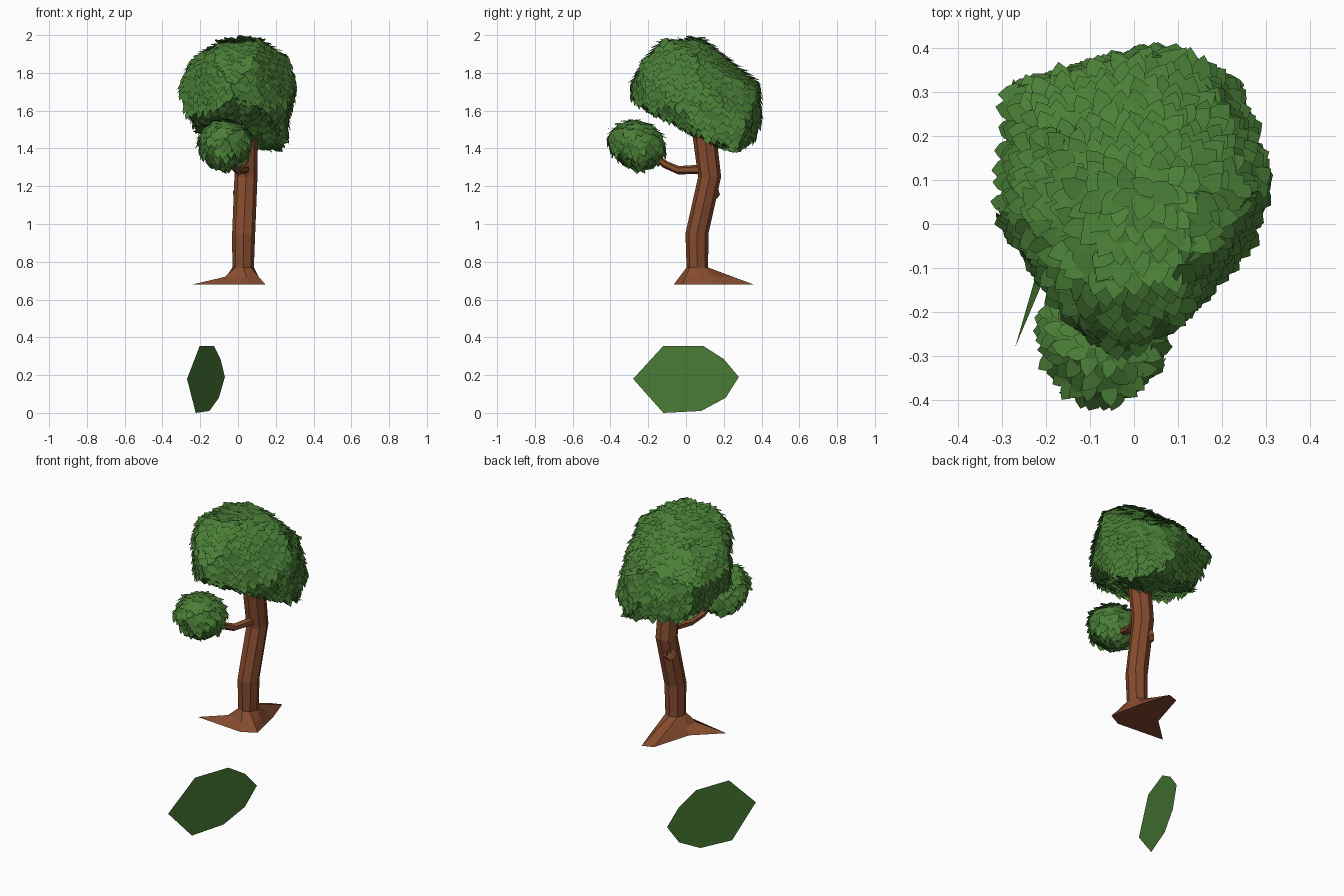
import bpy, bmesh, math, random
from mathutils import Vector

if "Cube" in bpy.data.objects:
    bpy.data.objects.remove(bpy.data.objects["Cube"])

random.seed(4)


def material(name, rgb):
    m = bpy.data.materials.new(name)
    m.diffuse_color = (*rgb, 1)
    m.use_nodes = True
    m.node_tree.nodes["Principled BSDF"].inputs["Base Color"].default_value = m.diffuse_color
    return m


LEAF = material("leaf green", (0.068, 0.21, 0.038))
BARK = material("bark brown", (0.24, 0.072, 0.028))


def finish(name, bm, mat):
    me = bpy.data.meshes.new(name)
    bm.to_mesh(me)
    bm.free()
    me.materials.append(mat)
    ob = bpy.data.objects.new(name, me)
    bpy.context.collection.objects.link(ob)
    return ob


def loft(name, rings, mat):
    """Skin a list of equal-length rings of points and cap both ends."""
    bm = bmesh.new()
    vs = [[bm.verts.new(p) for p in ring] for ring in rings]
    n = len(vs[0])
    for a, b in zip(vs, vs[1:]):
        for i in range(n):
            j = (i + 1) % n
            bm.faces.new((a[i], a[j], b[j], b[i]))
    bm.faces.new(vs[0][::-1])
    bm.faces.new(vs[-1])
    bmesh.ops.recalc_face_normals(bm, faces=bm.faces)
    return finish(name, bm, mat)


def tube(name, path, sides, mat):
    """Low-poly tube along points (x, y, z, radius)."""
    pts = [Vector(p[:3]) for p in path]
    rings = []
    for i, p in enumerate(pts):
        d = (pts[min(i + 1, len(pts) - 1)] - pts[max(i - 1, 0)]).normalized()
        u = d.cross(Vector((1, 0, 0.01))).normalized()
        v = d.cross(u)
        rings.append([p + path[i][3] * (u * math.cos(t) + v * math.sin(t))
                      for t in (2 * math.pi * k / sides for k in range(sides))])
    return loft(name, rings, mat)


# Trunk: octagonal rings above a base ring that spreads into three roots
base = [(0.125, 0.07), (0.10, 0.19), (0.045, 0.358), (-0.02, 0.335),
        (-0.09, 0.10), (-0.24, -0.04), (0.06, -0.065), (0.145, -0.02)]
rings = [[(x, y, 0.68) for x, y in base]]
for cx, cy, z, r in [(0.027, 0.06, 0.77, 0.057), (0.03, 0.058, 0.95, 0.061),
                     (0.042, 0.125, 1.25, 0.061), (0.04, 0.10, 1.45, 0.063),
                     (0.04, 0.06, 1.62, 0.055)]:
    rings.append([(cx + r * math.cos(k * math.pi / 4), cy + r * math.sin(k * math.pi / 4), z)
                  for k in range(8)])
mid = [Vector(a).lerp(Vector(b), 0.75 if i == 5 else 0.45)
       for i, (a, b) in enumerate(zip(rings[0], rings[1]))]
rings.insert(1, [(p.x, p.y, 0.72) for p in mid])
loft("trunk", rings, BARK)

# Side branch and bark knot
tube("side_branch", [(0.05, 0.11, 1.29, 0.026), (0.0, -0.04, 1.285, 0.022),
                     (-0.03, -0.11, 1.315, 0.02), (-0.07, -0.24, 1.42, 0.014)], 6, BARK)
tube("bark_knot", [(0.02, 0.13, 1.16, 0.042), (-0.008, 0.152, 1.165, 0.034),
                   (-0.006, 0.148, 1.165, 0.016)], 6, BARK)


# Foliage: a faceted core shingled with small pointed leaves
def add_leaf(bm, p, n, size):
    n = n.normalized()
    down = Vector((0, 0, -1)) + 0.3 * Vector((random.uniform(-1, 1), random.uniform(-1, 1), 0))
    if abs(n.z) > 0.93:
        down += Vector((p.x, p.y - 0.15, 0)) * 4
    d = (down - n * down.dot(n)).normalized()
    s = n.cross(d)
    d = (d + n * random.uniform(0.1, 0.6)).normalized()
    o = p + n * 0.003 - d * size * 0.4
    shape = [(0, -0.2), (0.45, -0.36), (0.75, -0.26), (1.05, 0), (0.75, 0.26), (0.45, 0.36), (0, 0.2)]
    f = bm.faces.new([bm.verts.new(o + d * a * size + s * b * size) for a, b in shape])
    f.normal_update()
    if f.normal.dot(n) < 0:
        f.normal_flip()


def shingle(name, core, spacing, size):
    bmesh.ops.triangulate(core, faces=core.faces)
    bmesh.ops.recalc_face_normals(core, faces=core.faces)
    leaves = bmesh.new()
    placed = []
    for f in list(core.faces):
        a, b, c = (v.co for v in f.verts)
        for _ in range(int(f.calc_area() / spacing ** 2 * 6) + 1):
            u, v = random.random(), random.random()
            if u + v > 1:
                u, v = 1 - u, 1 - v
            p = a + (b - a) * u + (c - a) * v
            if all((p - q).length > spacing for q in placed):
                placed.append(p)
                add_leaf(leaves, p, f.normal.copy(), size * random.uniform(0.85, 1.15))
    finish(name + "_core", core, LEAF)
    finish(name + "_leaves", leaves, LEAF)


# Large crown core: hull of its main corner points
corners = [
    (-0.10, -0.15, 1.95), (0.11, -0.11, 1.965), (0.03, 0.08, 1.985), (-0.10, 0.05, 1.96),
    (0.14, 0.07, 1.965), (-0.13, -0.23, 1.84), (0.09, -0.23, 1.85), (-0.04, -0.285, 1.74),
    (-0.04, -0.28, 1.66), (-0.13, -0.2, 1.61), (0.11, -0.2, 1.61), (-0.305, 0.02, 1.72),
    (-0.25, 0.0, 1.86), (0.305, 0.08, 1.74), (0.26, 0.05, 1.88), (-0.26, -0.04, 1.58),
    (0.25, -0.06, 1.63), (0.25, 0.12, 1.45), (-0.21, 0.2, 1.50), (-0.28, 0.31, 1.70),
    (-0.17, 0.19, 1.88), (0.08, 0.2, 1.885), (0.0, 0.385, 1.74), (0.13, 0.375, 1.70),
    (0.19, 0.29, 1.74), (0.24, 0.31, 1.53), (0.2, 0.28, 1.40), (0.1, 0.36, 1.45),
    (-0.19, 0.29, 1.49), (0.05, 0.395, 1.56), (0.07, 0.17, 1.41)]
core = bmesh.new()
for p in corners:
    core.verts.new(p)
bmesh.ops.convex_hull(core, input=core.verts)
bmesh.ops.delete(core, geom=[v for v in core.verts if not v.link_faces], context='VERTS')
shingle("large_crown", core, 0.026, 0.066)

# Small crown on the side branch, sagging towards the trunk
core = bmesh.new()
bmesh.ops.create_icosphere(core, subdivisions=2, radius=1)
for v in core.verts:
    k = random.uniform(0.94, 1.1)
    x, y, z = v.co * k
    v.co = Vector((-0.07 + 0.133 * x, -0.255 + 0.15 * y, 1.42 + 0.125 * z - 0.025 * y))
shingle("small_crown", core, 0.026, 0.055)

# Single big leaf hanging under the tree
bm = bmesh.new()
outline = [(-0.28, 0.18), (-0.12, 0.0), (0.08, 0.01), (0.21, 0.08),
           (0.28, 0.19), (0.20, 0.285), (0.09, 0.355), (-0.12, 0.355)]
bm.faces.new([bm.verts.new((-0.17 + 0.357 * y + 0.06 * (z - 0.18), y, z)) for y, z in outline])
finish("loose_leaf", bm, LEAF)
